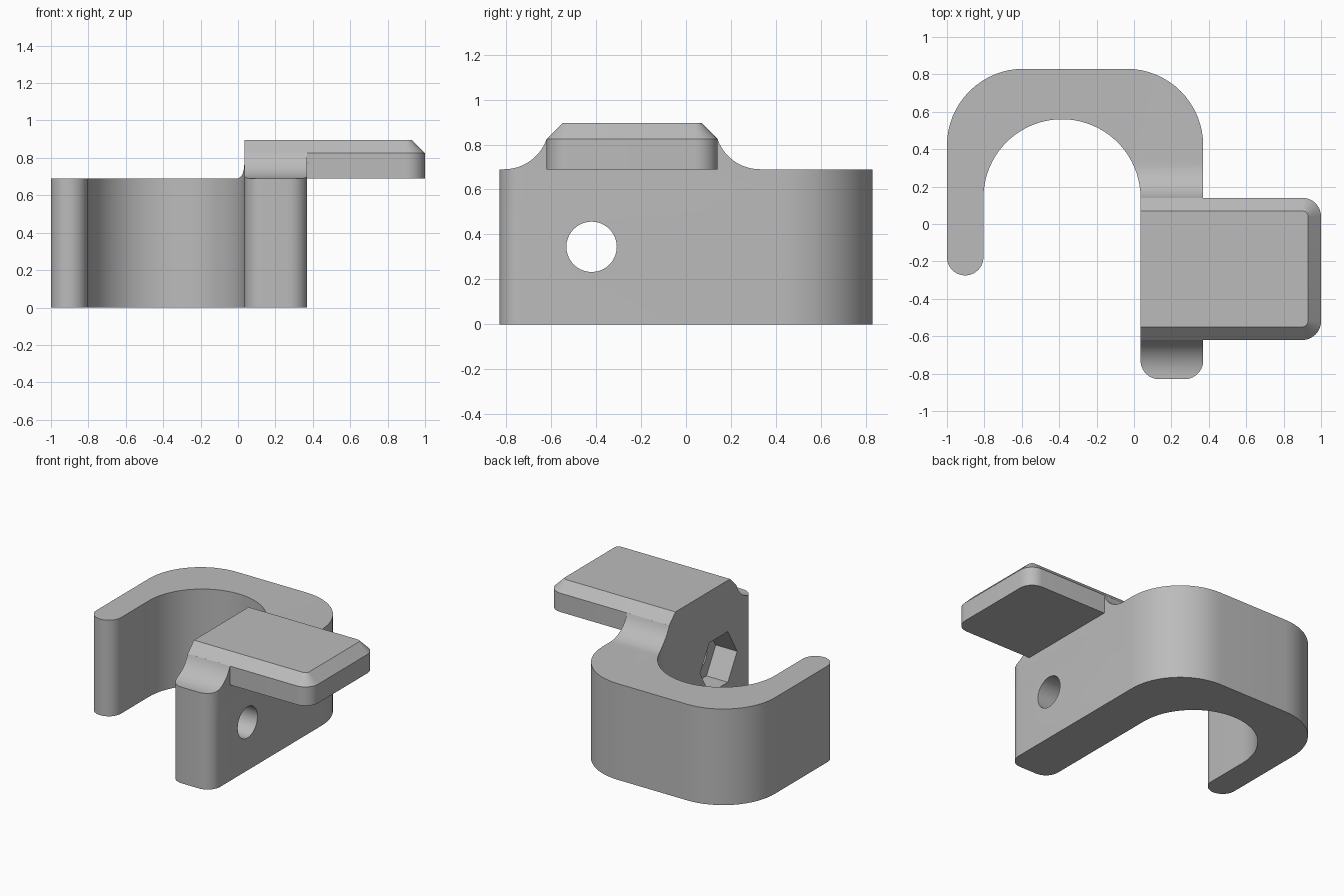
import bpy, bmesh
from math import sin, cos, radians, sqrt
from mathutils import Matrix, Vector

if "Cube" in bpy.data.objects:
    bpy.data.objects.remove(bpy.data.objects["Cube"])

grey = bpy.data.materials.new("plain grey")
grey.use_nodes = True
colour = (0.5, 0.5, 0.5, 1)
grey.diffuse_color = colour
grey.node_tree.nodes["Principled BSDF"].inputs["Base Color"].default_value = colour

HEIGHT, LEDGE, TOP = 0.69, 0.825, 0.895
ARM_IN, ARM_OUT = 0.035, 0.37


def arc(cx, cy, r, start, end, n=16):
    angles = [radians(start + (end - start) * i / n) for i in range(n + 1)]
    return [(cx + r * cos(a), cy + r * sin(a)) for a in angles]


def loft(name, rings):
    """Closed solid through matching rings of 3D points."""
    bm = bmesh.new()
    loops = [[bm.verts.new(p) for p in ring] for ring in rings]
    for low, high in zip(loops, loops[1:]):
        for i in range(len(low)):
            j = (i + 1) % len(low)
            bm.faces.new((low[i], low[j], high[j], high[i]))
    bm.faces.new(loops[0][::-1])
    bm.faces.new(loops[-1])
    bmesh.ops.recalc_face_normals(bm, faces=bm.faces)
    mesh = bpy.data.meshes.new(name)
    bm.to_mesh(mesh)
    bm.free()
    mesh.materials.append(grey)
    obj = bpy.data.objects.new(name, mesh)
    bpy.context.collection.objects.link(obj)
    return obj


def prism_z(name, outline, z0, z1):
    return loft(name, [[(x, y, z) for x, y in outline] for z in (z0, z1)])


def prism_x(name, outline, x0, x1):
    return loft(name, [[(x, y, z) for y, z in outline] for x in (x0, x1)])


def combine(target, tool, operation):
    """Apply a boolean and discard the tool."""
    mod = target.modifiers.new(operation, 'BOOLEAN')
    mod.operation, mod.solver, mod.object = operation, 'EXACT', tool
    bpy.ops.object.select_all(action='DESELECT')
    bpy.context.view_layer.objects.active = target
    target.select_set(True)
    bpy.ops.object.modifier_apply(modifier=mod.name)
    bpy.data.objects.remove(tool)


# Hook outline: long arm end, outer corners, short arm tip, inner bore
hook = (arc(0.135, -0.73, 0.1, 180, 270, 10) + arc(0.27, -0.73, 0.1, 270, 360, 10)
        + arc(-0.04, 0.42, 0.41, 0, 90) + arc(-0.59, 0.42, 0.41, 90, 180)
        + arc(-0.9025, -0.1775, 0.0975, 180, 360, 20)
        + arc(-0.385, 0.14, 0.42, 180, 0, 40))
body = prism_z("hook_bracket", hook, 0, HEIGHT)

# Saddle with concave fillets, rising from the long arm to the tab
R, CZ = 0.2, HEIGHT + 0.2
reach = sqrt(R * R - (CZ - LEDGE) ** 2)
TAB_F, TAB_B = -0.62, 0.14
dip = 19
side = (arc(TAB_F - reach, CZ, R, 270, 360 - dip, 14)
        + arc(TAB_B + reach, CZ, R, 180 + dip, 270, 14))
side = [(y, min(z, LEDGE)) for y, z in side]
side += [(TAB_B + reach, 0.5), (TAB_F - reach, 0.5)]
saddle = prism_z("saddle", hook, 0.4, TOP)
combine(saddle, prism_x("saddle_profile", side, -0.2, 0.6), 'INTERSECT')
combine(body, saddle, 'UNION')


# Tab with rounded outer corners and a chamfered top
def tab_ring(inset, z):
    r, x = 0.1 - inset, 0.9
    pts = [(ARM_IN, TAB_F + inset)]
    pts += arc(x, TAB_F + 0.1, r, 270, 360, 10) + arc(x, TAB_B - 0.1, r, 0, 90, 10)
    pts += [(ARM_IN, TAB_B - inset)]
    return [(px, py, z) for px, py in pts]


tab = loft("tab", [tab_ring(0, HEIGHT), tab_ring(0, LEDGE), tab_ring(0.07, TOP)])
combine(body, tab, 'UNION')

# Bolt hole through the long arm and hexagonal nut pocket inside it
BOLT_Y, BOLT_Z = -0.42, 0.345
bolt = arc(BOLT_Y, BOLT_Z, 0.112, 0, 360, 40)[:-1]
nut = arc(BOLT_Y, BOLT_Z, 0.21, 0, 360, 6)[:-1]
combine(body, prism_x("bolt_hole", bolt, -0.1, 0.6), 'DIFFERENCE')
combine(body, prism_x("nut_pocket", nut, -0.1, ARM_IN + 0.17), 'DIFFERENCE')

bpy.ops.object.shade_smooth_by_angle(angle=radians(25))
